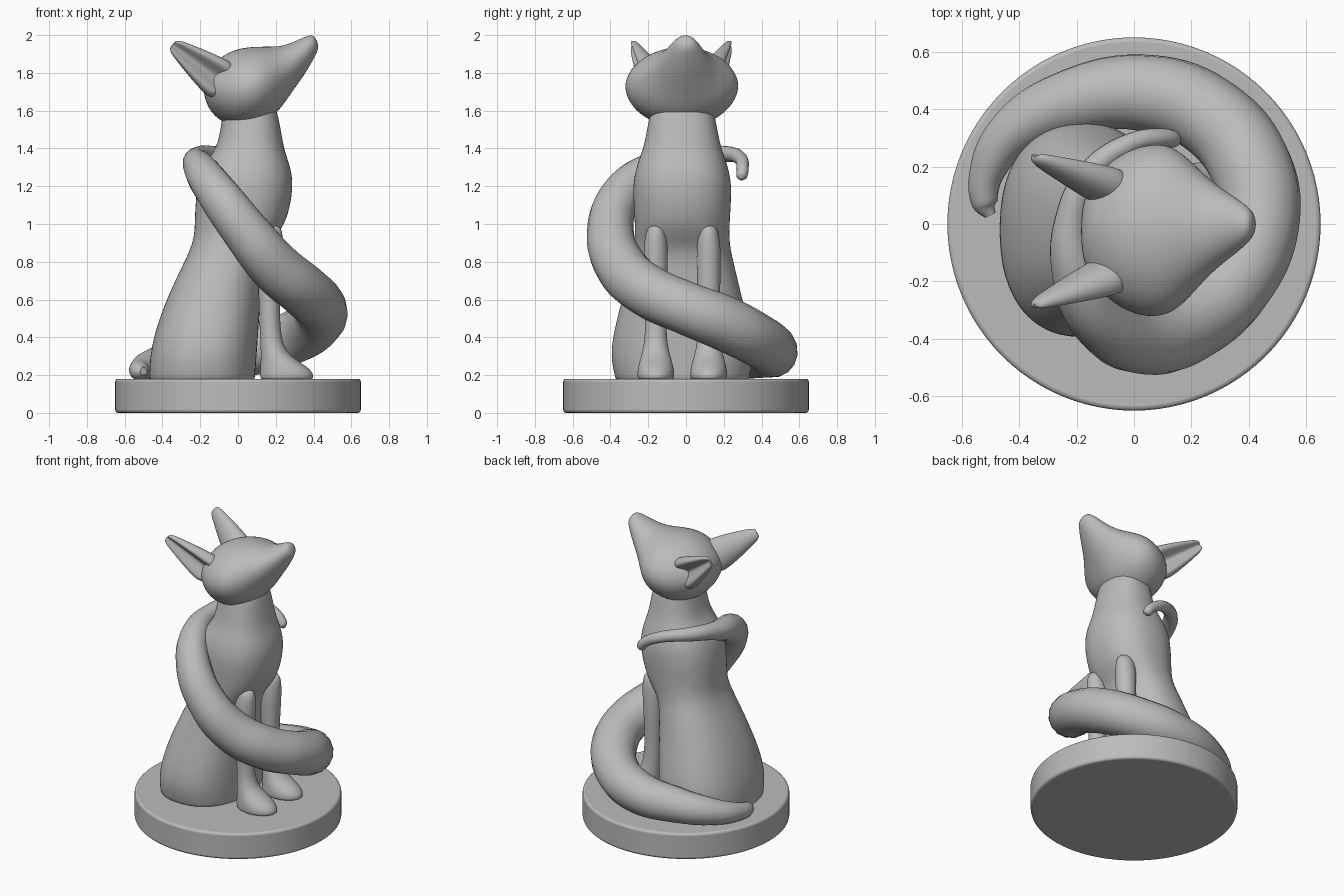
import bpy, math
from mathutils import Vector

cube = bpy.data.objects.get("Cube")
if cube:
    bpy.data.objects.remove(cube, do_unlink=True)

grey = bpy.data.materials.new("clay_grey")
grey.use_nodes = True
grey.diffuse_color = (0.5, 0.5, 0.5, 1)
grey.node_tree.nodes["Principled BSDF"].inputs["Base Color"].default_value = (0.5, 0.5, 0.5, 1)

MID = -0.02  # y of the animal's own centre plane


def finish(obj, angle=60):
    obj.data.materials.append(grey)
    bpy.ops.object.select_all(action='DESELECT')
    obj.select_set(True)
    bpy.context.view_layer.objects.active = obj
    bpy.ops.object.shade_smooth_by_angle(angle=math.radians(angle))


def loft(name, sections, sides=28, power=1.0, groove=None):
    """Skin rings given as (centre, half-axis u, half-axis v)."""
    verts, faces = [], []
    for c, u, v in sections:
        for i in range(sides):
            a = math.tau * i / sides
            ca, sa = math.cos(a), math.sin(a)
            p = math.copysign(abs(ca) ** power, ca)
            q = math.copysign(abs(sa) ** power, sa)
            if groove:
                q *= groove(a)
            verts.append(Vector(c) + Vector(u) * p + Vector(v) * q)
    for r in range(len(sections) - 1):
        for i in range(sides):
            j = (i + 1) % sides
            faces.append((r * sides + i, r * sides + j, (r + 1) * sides + j, (r + 1) * sides + i))
    last = (len(sections) - 1) * sides
    faces.append(tuple(reversed(range(sides))))
    faces.append(tuple(range(last, last + sides)))
    mesh = bpy.data.meshes.new(name)
    mesh.from_pydata(verts, [], faces)
    obj = bpy.data.objects.new(name, mesh)
    bpy.context.collection.objects.link(obj)
    bpy.context.view_layer.objects.active = obj
    # outward normals
    bpy.ops.object.select_all(action='DESELECT')
    obj.select_set(True)
    bpy.ops.object.mode_set(mode='EDIT')
    bpy.ops.mesh.select_all(action='SELECT')
    bpy.ops.mesh.normals_make_consistent(inside=False)
    bpy.ops.object.mode_set(mode='OBJECT')
    sub = obj.modifiers.new("smooth", 'SUBSURF')
    sub.levels = sub.render_levels = 2
    finish(obj, 180)
    return obj


def level_rings(rows, y):
    """Horizontal rings from rows of (z, back x, front x, half width)."""
    return [(((b + f) / 2, y, z), ((f - b) / 2, 0, 0), (0, w, 0)) for z, b, f, w in rows]


# round plinth
bpy.ops.mesh.primitive_cylinder_add(vertices=96, radius=0.65, depth=0.18, location=(0, 0, 0.09))
plinth = bpy.context.object
plinth.name = "plinth"
bev = plinth.modifiers.new("edge", 'BEVEL')
bev.width, bev.segments = 0.015, 3
finish(plinth, 40)

# seated body, chest and neck
body = [
    (0.16, -.47, .09, .35), (0.18, -.47, .09, .355), (0.3, -.47, .10, .385),
    (0.45, -.435, .11, .36), (0.6, -.38, .12, .32), (0.75, -.31, .13, .285),
    (0.87, -.25, .15, .255), (0.95, -.23, .22, .25), (1.05, -.23, .27, .255),
    (1.2, -.22, .295, .265), (1.3, -.19, .28, .245), (1.38, -.13, .25, .215),
    (1.45, -.10, .235, .195), (1.6, -.08, .21, .17), (1.66, -.06, .18, .14)]
loft("body", level_rings(body, MID), power=0.86)

# front legs with paws
leg = [
    (0.17, .12, .39, .09), (0.19, .115, .405, .1), (0.23, .115, .39, .098),
    (0.28, .12, .31, .085), (0.33, .12, .25, .07), (0.42, .115, .225, .055),
    (0.6, .11, .22, .06), (0.8, .10, .235, .066), (0.92, .10, .24, .062), (1.0, .12, .23, .04)]
for side, s in (("left", 1), ("right", -1)):
    loft(side + "_front_leg", level_rings(leg, MID + s * 0.14), sides=20)

# head: top x, top z, bottom x, bottom z, half width
head = [
    (-.19, 1.76, -.18, 1.68, .08), (-.15, 1.84, -.15, 1.59, .18),
    (-.07, 1.90, -.06, 1.52, .26), (0, 1.93, .04, 1.50, .30),
    (.08, 1.94, .15, 1.54, .305), (.15, 1.94, .22, 1.60, .25),
    (.23, 1.94, .28, 1.69, .17), (.31, 1.97, .36, 1.80, .11),
    (.37, 2.0, .41, 1.89, .07), (.405, 2.0, .432, 1.94, .035)]
loft("head", [(((a + c) / 2, MID - 0.005 + max(0, a) * 0.06, (b + d) / 2),
               ((a - c) / 2, 0, (b - d) / 2), (0, w, 0)) for a, b, c, d, w in head], power=1.04)

# swept-back ears with a fold along the outer side
base, tip = Vector((-.05, .15, 1.73)), Vector((-.34, .255, 1.945))
for side, s in (("left", 1), ("right", -1)):
    rings = []
    for t, wide, thick in ((0, .12, .09), (.3, .105, .08), (.6, .08, .058),
                           (.85, .055, .038), (.97, .042, .028), (1.03, .024, .014)):
        c = base.lerp(tip, t)
        rings.append(((c.x, MID - 0.005 + s * c.y, c.z), (wide * .6, 0, wide * .8), (0, s * thick, 0)))
    loft(side + "_ear", rings, sides=20,
         groove=lambda a: 1 - 1.15 * max(0, math.sin(a)) ** 8)

# tail spiralling up around the body: x, y, z, radius
path = [
    (-.50, .03, .22, .02), (-.52, .07, .22, .045), (-.505, .2, .24, .065),
    (-.41, .33, .27, .09), (-.22, .425, .30, .115), (.05, .455, .33, .135),
    (.27, .37, .39, .14), (.41, .19, .48, .145), (.435, 0, .555, .14),
    (.35, -.2, .645, .14), (.2, -.34, .77, .137), (.05, -.4, .95, .125),
    (-.1, -.345, 1.15, .11), (-.195, -.19, 1.285, .09), (-.22, 0, 1.345, .06),
    (-.15, .18, 1.37, .045), (0, .285, 1.35, .036), (.11, .30, 1.29, .032),
    (.14, .295, 1.25, .028), (.15, .295, 1.235, .01)]
curve = bpy.data.curves.new("tail", 'CURVE')
curve.dimensions = '3D'
curve.bevel_depth, curve.bevel_resolution = 1.0, 6
curve.resolution_u = 8
curve.use_fill_caps = True
spline = curve.splines.new('BEZIER')
spline.radius_interpolation = 'CARDINAL'
spline.bezier_points.add(len(path) - 1)
for pt, (x, y, z, r) in zip(spline.bezier_points, path):
    pt.co, pt.radius = (x, y, z), r
    pt.handle_left_type = pt.handle_right_type = 'AUTO'
tail = bpy.data.objects.new("tail", curve)
bpy.context.collection.objects.link(tail)
bpy.ops.object.select_all(action='DESELECT')
tail.select_set(True)
bpy.context.view_layer.objects.active = tail
bpy.ops.object.convert(target='MESH')
finish(bpy.context.object, 75)
